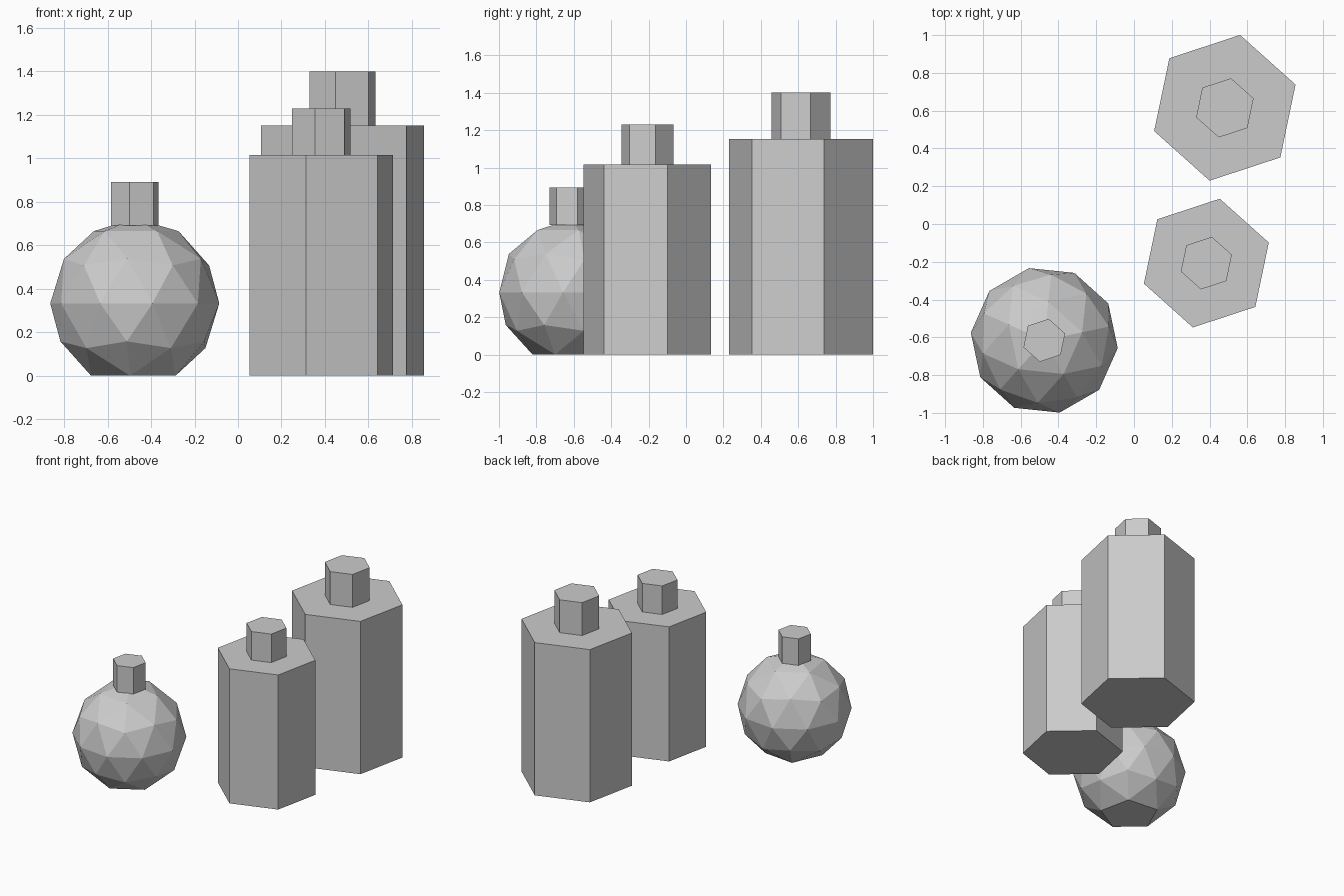
import bpy
from math import radians

if "Cube" in bpy.data.objects:
    bpy.data.objects.remove(bpy.data.objects["Cube"])


def hex_prism(name, x, y, radius, z0, z1):
    # Six-sided upright prism, turned so a corner sits at about 18 degrees
    bpy.ops.mesh.primitive_cylinder_add(
        vertices=6, radius=radius, depth=z1 - z0,
        location=(x, y, (z0 + z1) / 2), rotation=(0, 0, radians(-11.8)))
    bpy.context.object.name = name


# Two hexagonal bottles: body plus neck
for name, x, y, r, neck_r, shoulder, top in (
        ("small_bottle", 0.383, -0.207, 0.348, 0.142, 1.015, 1.23),
        ("large_bottle", 0.481, 0.615, 0.394, 0.160, 1.152, 1.40)):
    hex_prism(name + "_body", x, y, r, 0, shoulder)
    hex_prism(name + "_neck", x, y, neck_r, shoulder, top)

# Round flask: low-poly ball with its lowest point pressed flat to the ground
fx, fy, fr, fz = -0.475, -0.616, 0.391, 0.3327
bpy.ops.mesh.primitive_ico_sphere_add(
    subdivisions=2, radius=fr, location=(fx, fy, fz), rotation=(0, 0, radians(12)))
flask = bpy.context.object
flask.name = "round_flask_body"
for v in flask.data.vertices:
    v.co.z = max(v.co.z, -fz)

# Flask neck
hex_prism("round_flask_neck", fx, fy, 0.116, 0.692, 0.892)
